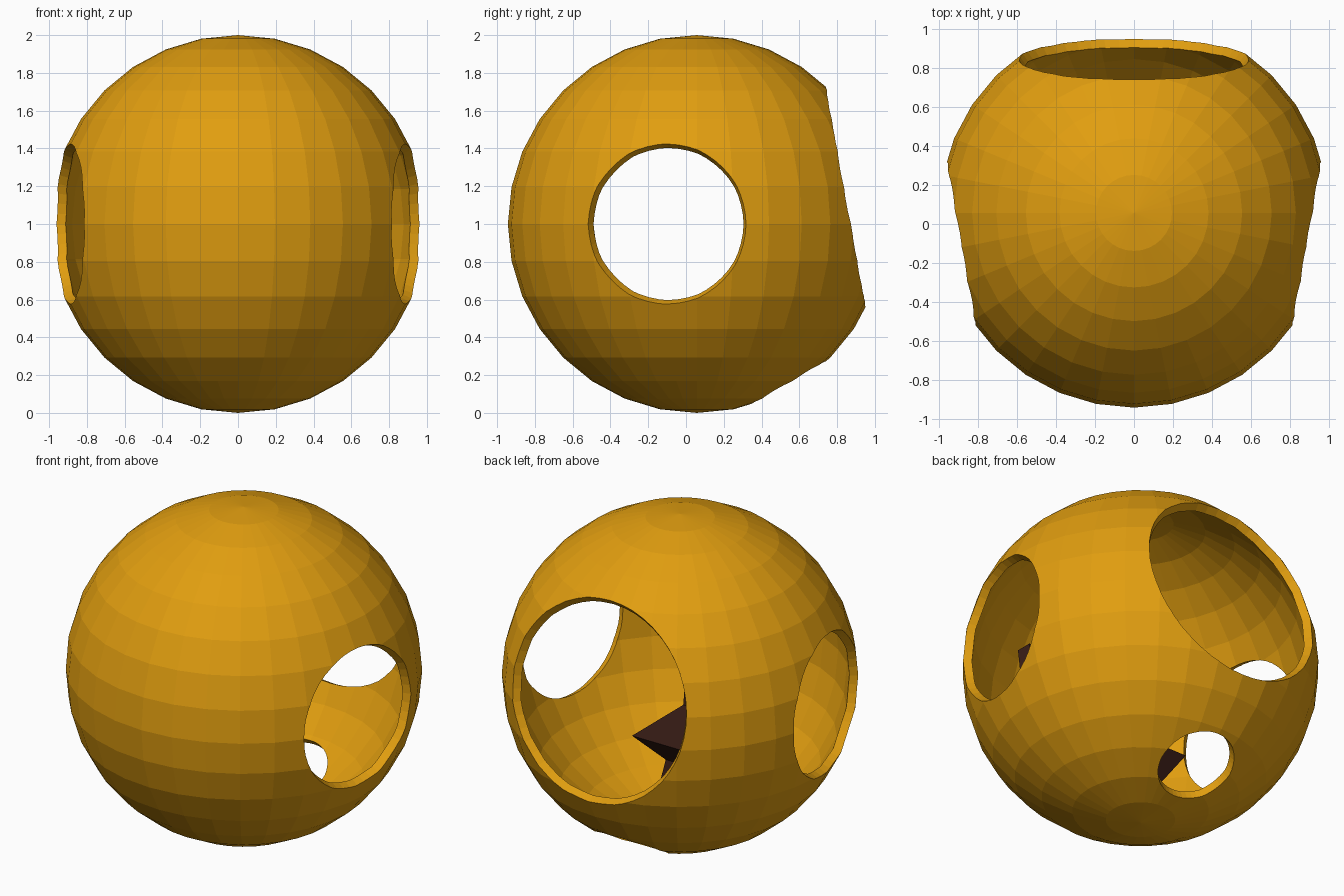
import bpy, bmesh
from math import radians, sin, cos, tan
from mathutils import Vector

if "Cube" in bpy.data.objects:
    bpy.data.objects.remove(bpy.data.objects["Cube"])

CENTRE = Vector((0, 0.057, 1))


def material(name, rgb):
    m = bpy.data.materials.new(name)
    m.diffuse_color = (*rgb, 1)
    m.use_nodes = True
    m.node_tree.nodes["Principled BSDF"].inputs["Base Color"].default_value = m.diffuse_color
    return m


gold = material("gold_shell", (0.75, 0.34, 0.005))
brown = material("dark_brown", (0.045, 0.014, 0.009))

# Hollow ball shell
bpy.ops.mesh.primitive_uv_sphere_add(segments=32, ring_count=16, radius=1, location=CENTRE)
shell = bpy.context.object
shell.name = "ball_shell"
shell.data.materials.append(gold)
solid = shell.modifiers.new("wall", 'SOLIDIFY')
solid.thickness = 0.05
solid.offset = -1
bpy.ops.object.modifier_apply(modifier=solid.name)


# Openings with radial rims: cones that start at the ball's centre
def cut_opening(direction, half_angle):
    d = Vector(direction).normalized()
    length = 1.3
    bpy.ops.mesh.primitive_cone_add(vertices=48, radius1=0,
                                    radius2=length * tan(radians(half_angle)),
                                    depth=length, location=CENTRE + d * length / 2)
    cutter = bpy.context.object
    cutter.name = "opening_cutter"
    cutter.hide_render = True
    cutter.rotation_euler = d.to_track_quat('Z', 'Y').to_euler()
    cutter.data.materials.append(gold)
    bpy.context.view_layer.update()
    mod = shell.modifiers.new("opening", 'BOOLEAN')
    mod.operation = 'DIFFERENCE'
    mod.solver = 'EXACT'
    mod.object = cutter
    bpy.context.view_layer.objects.active = shell
    bpy.ops.object.modifier_apply(modifier=mod.name)
    bpy.data.objects.remove(cutter, do_unlink=True)


for side in (-1, 1):
    cut_opening((side * cos(radians(10)), -sin(radians(10)), 0), 25.2)   # side windows
cut_opening((0, cos(radians(10.3)), sin(radians(10.3))), 36.4)           # entrance
cut_opening((0, cos(radians(60)), -sin(radians(60))), 13.1)              # lower vent


# Stack of rectangles (half width, y front, y back, z) joined into a solid
def loft(name, levels):
    bm = bmesh.new()
    rings = [[bm.verts.new(p) for p in ((-w, a, z), (w, a, z), (w, b, z), (-w, b, z))]
             for w, a, b, z in levels]
    bm.faces.new(rings[0][::-1])
    bm.faces.new(rings[-1])
    for lo, hi in zip(rings, rings[1:]):
        for i in range(4):
            j = (i + 1) % 4
            bm.faces.new((lo[i], lo[j], hi[j], hi[i]))
    bmesh.ops.recalc_face_normals(bm, faces=bm.faces)
    mesh = bpy.data.meshes.new(name)
    bm.to_mesh(mesh)
    bm.free()
    mesh.materials.append(brown)
    obj = bpy.data.objects.new(name, mesh)
    bpy.context.collection.objects.link(obj)


# Seat block with flared foot, and its leaning backrest
loft("seat", [(0.26, -0.33, -0.10, 0.17), (0.226, -0.30, -0.125, 0.35),
              (0.32, -0.53, 0.07, 0.547)])
loft("backrest", [(0.32, -0.53, -0.43, 0.547), (0.32, -0.63, -0.53, 1.3)])
